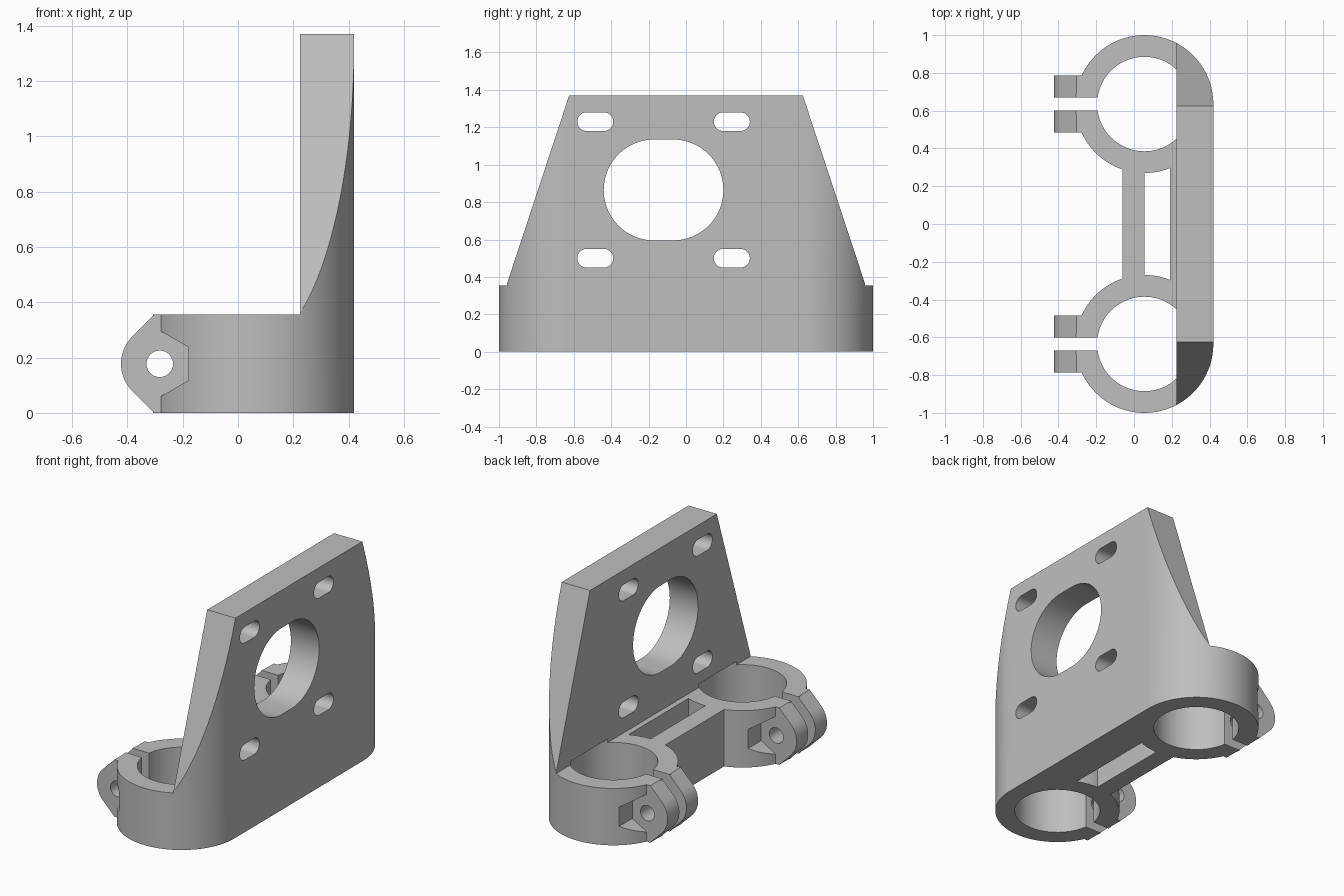
import bpy, bmesh
from math import sin, cos, pi, acos, sqrt, radians

if "Cube" in bpy.data.objects:
    bpy.data.objects.remove(bpy.data.objects["Cube"], do_unlink=True)

CX, CY, R, BORE = 0.055, 0.635, 0.365, 0.25   # ring centre and radii
BASE, TOP = 0.355, 1.37                       # base and plate heights
FACE = 0.225                                  # inner face of the plate
EX, EZ = -0.283, BASE / 2                     # bolt axis
GAP, EAR = 0.035, 0.15                        # clamp gap and ear half widths

grey = bpy.data.materials.new("light_grey")
grey.use_nodes = True
grey.diffuse_color = (0.52, 0.52, 0.52, 1)
grey.node_tree.nodes["Principled BSDF"].inputs["Base Color"].default_value = (0.52, 0.52, 0.52, 1)


def arc(x, y, r, start, end, n=64):
    return [(x + r * cos(start + (end - start) * i / n),
             y + r * sin(start + (end - start) * i / n)) for i in range(n + 1)]


def circle(x, y, r, n=64):
    return arc(x, y, r, 0, 2 * pi, n)[:-1]


def rect(x0, x1, y0, y1):
    return [(x0, y0), (x1, y0), (x1, y1), (x0, y1)]


def slot(x, y, half, r):
    return arc(x + half, y, r, -pi / 2, pi / 2, 32) + arc(x - half, y, r, pi / 2, 1.5 * pi, 32)


def prism(name, pts, axis, lo, hi):
    """Extrude a flat outline along an axis."""
    place = {"x": lambda a, b, t: (t, a, b),
             "y": lambda a, b, t: (a, t, b),
             "z": lambda a, b, t: (a, b, t)}[axis]
    bm = bmesh.new()
    ends = [[bm.verts.new(place(a, b, t)) for a, b in pts] for t in (lo, hi)]
    bm.faces.new(ends[0])
    bm.faces.new(ends[1])
    for i in range(len(pts)):
        j = (i + 1) % len(pts)
        bm.faces.new((ends[0][i], ends[0][j], ends[1][j], ends[1][i]))
    bmesh.ops.recalc_face_normals(bm, faces=bm.faces)
    mesh = bpy.data.meshes.new(name)
    bm.to_mesh(mesh)
    bm.free()
    mesh.materials.append(grey)
    obj = bpy.data.objects.new(name, mesh)
    bpy.context.collection.objects.link(obj)
    return obj


def combine(target, tool, operation):
    mod = target.modifiers.new("boolean", "BOOLEAN")
    mod.operation, mod.solver, mod.object = operation, "EXACT", tool
    bpy.context.view_layer.objects.active = target
    bpy.ops.object.modifier_apply(modifier=mod.name)
    bpy.data.objects.remove(tool, do_unlink=True)


def cut(pts, axis, lo, hi):
    combine(bracket, prism("cutter", pts, axis, lo, hi), "DIFFERENCE")


# Body outline: two rings joined by the plate on one side and a bar on the other
bar_x = -0.06
turn = acos((bar_x - CX) / R)
outline = arc(CX, CY, R, 0, 2 * pi - turn, 90) + arc(CX, -CY, R, turn, 2 * pi, 90)
bracket = prism("motor_bracket", outline, "z", 0, TOP)

# Clear the space above the base and slope the plate sides
cut(rect(-1, FACE, -1.5, 1.5), "z", BASE, TOP + 0.2)
for s in (-1, 1):
    side = [(s * 0.96, BASE), (s * 0.625, TOP), (s * 0.625, TOP + 0.2),
            (s * 1.3, TOP + 0.2), (s * 1.3, BASE)]
    cut(side, "x", 0.1, 0.7)

# Long opening between the bar and the plate, with ends following the rings
xs = [CX + 0.135 * i / 12 for i in range(13)]
edge = [(x, CY - sqrt(R * R - (x - CX) ** 2)) for x in xs]
cut(edge + [(x, -y) for x, y in reversed(edge)], "z", -0.1, BASE + 0.1)

# Clamp ears
reach = 0.14
ear = arc(EX, EZ, reach, 0.75 * pi, 1.25 * pi, 32)
tip = EX - reach * sqrt(2) + EZ
ear += [(tip, 0), (-0.17, 0), (-0.17, BASE), (tip, BASE)]
for s in (-1, 1):
    combine(bracket, prism("clamp_ear", ear, "y", s * CY - EAR, s * CY + EAR), "UNION")

# Ring bores, clamp gaps, bolt holes and hexagonal nut pockets
hexagon = arc(EX, EZ, 0.12, pi / 6, pi / 6 + 2 * pi, 6)[:-1]
for s in (-1, 1):
    y = s * CY
    cut(circle(CX, y, BORE, 96), "z", -0.1, BASE + 0.022)
    cut(rect(-0.6, CX, y - GAP, y + GAP), "z", -0.1, BASE + 0.1)
    cut(circle(EX, EZ, 0.048, 32), "y", y - 0.3, y + 0.3)
    for t in (-1, 1):
        cut(hexagon, "y", *sorted((y + t * EAR, y + t * 0.34)))

# Plate openings: large centre hole and four mounting slots
mid_y, mid_z = -0.12, 0.865
cut(slot(mid_y, mid_z, 0.05, 0.27), "x", 0.1, 0.7)
for sy in (-1, 1):
    for sz in (-1, 1):
        cut(slot(mid_y + sy * 0.365, mid_z + sz * 0.365, 0.046, 0.05), "x", 0.1, 0.7)

# Smooth the curved walls and keep the edges sharp
bpy.ops.object.select_all(action="DESELECT")
bracket.select_set(True)
bpy.context.view_layer.objects.active = bracket
bpy.ops.object.shade_smooth_by_angle(angle=radians(25))
